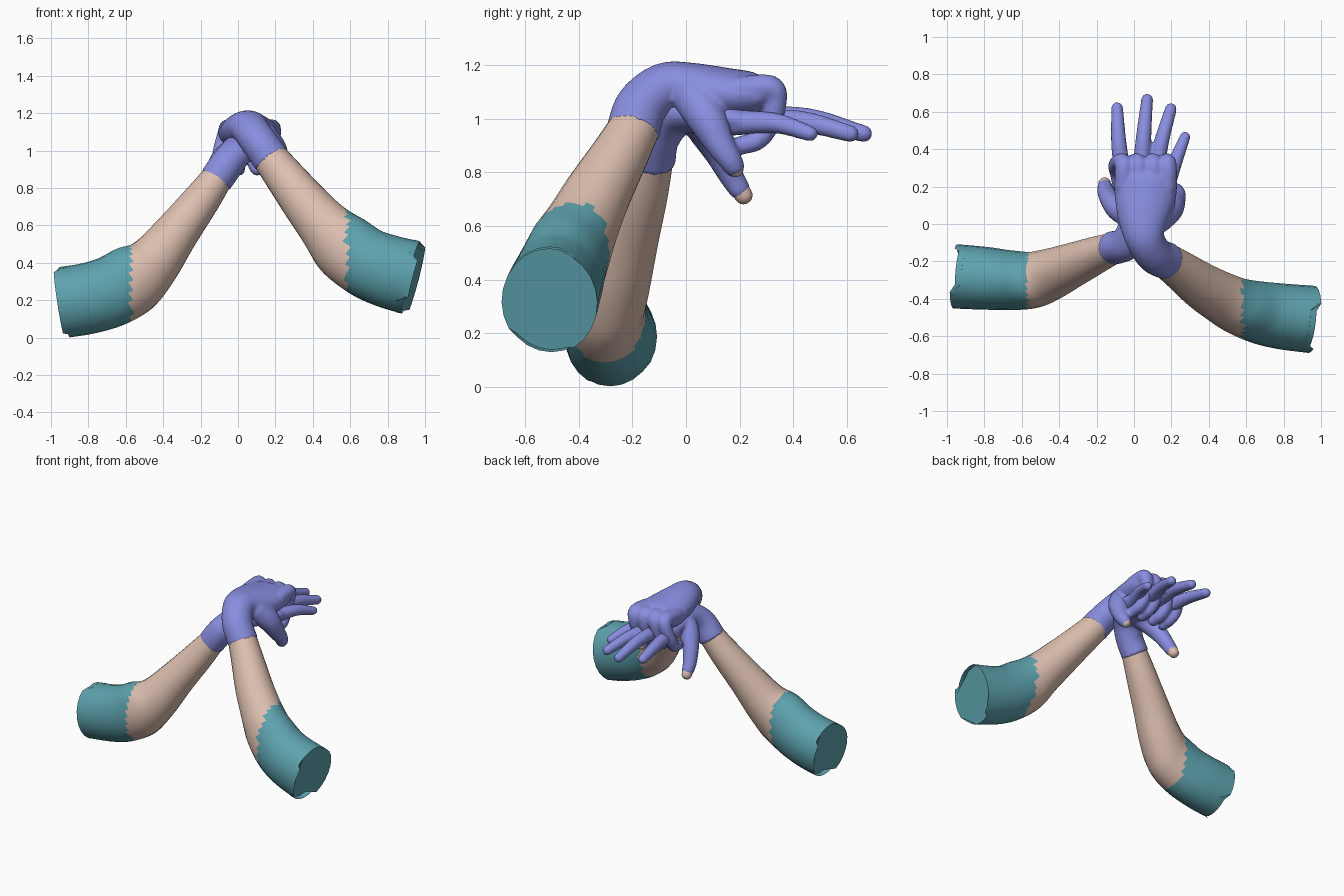
import bpy, bmesh
from math import sin, cos, pi
from mathutils import Vector

if "Cube" in bpy.data.objects:
    bpy.data.objects.remove(bpy.data.objects["Cube"])


def material(name, rgb):
    m = bpy.data.materials.new(name)
    m.diffuse_color = (*rgb, 1)
    m.use_nodes = True
    m.node_tree.nodes["Principled BSDF"].inputs["Base Color"].default_value = m.diffuse_color
    return m


GLOVE = material("glove_violet", (0.25, 0.27, 0.74))
SKIN = material("skin", (0.72, 0.52, 0.43))
CLOTH = material("sleeve_teal", (0.11, 0.36, 0.42))


def spline(pts, steps=6):
    """Catmull-Rom through (x, y, z, half width, half height)."""
    pts = [p if len(p) == 5 else (*p, p[3]) for p in pts]
    ext = [[2 * a - b for a, b in zip(pts[0], pts[1])], *pts,
           [2 * a - b for a, b in zip(pts[-1], pts[-2])]]
    out = []
    for i in range(1, len(pts)):
        a, b, c, d = ext[i - 1:i + 3]
        for k in range(steps):
            t = k / steps
            out.append([0.5 * (2 * q + (r - p) * t + (2 * p - 5 * q + 4 * r - s) * t * t
                               + (3 * q - p - 3 * r + s) * t ** 3)
                        for p, q, r, s in zip(a, b, c, d)])
    out.append(list(pts[-1]))
    return out


def loft(bm, pts, up=(0, 0, 1), n=20, round_start=False, round_end=True, ragged=0.0):
    """Elliptical tube along a path, with domed or flat ends."""
    path = spline(pts)
    rings = []

    def ring(c, t, w, h):
        side = Vector(up).cross(t).normalized()
        top = t.cross(side)
        return [c + side * (w * cos(2 * pi * i / n)) + top * (h * sin(2 * pi * i / n))
                for i in range(n)]

    last = len(path) - 1
    for j, p in enumerate(path):
        c = Vector(p[:3])
        t = (Vector(path[min(j + 1, last)][:3]) - Vector(path[max(j - 1, 0)][:3])).normalized()
        w, h = p[3], p[4]
        dome = [(k * pi / 10, min(w, h)) for k in range(1, 5)]
        if j == 0 and round_start:
            rings += [ring(c - t * (r * sin(a)), t, w * cos(a), h * cos(a))
                      for a, r in reversed(dome)]
        co = ring(c, t, w, h)
        if j == last and ragged:
            co = [v - t * ragged * ((i // 5) % 2) for i, v in enumerate(co)]
        rings.append(co)
        if j == last and round_end:
            rings += [ring(c + t * (r * sin(a)), t, w * cos(a), h * cos(a)) for a, r in dome]
    vs = [[bm.verts.new(v) for v in r] for r in rings]
    for a, b in zip(vs, vs[1:]):
        for i in range(n):
            k = (i + 1) % n
            bm.faces.new((a[i], a[k], b[k], b[i]))
    bm.faces.new(vs[0][::-1])
    bm.faces.new(vs[-1])


def finish(bm, name, mats, fuse=False):
    bmesh.ops.recalc_face_normals(bm, faces=bm.faces)
    me = bpy.data.meshes.new(name)
    bm.to_mesh(me)
    bm.free()
    ob = bpy.data.objects.new(name, me)
    bpy.context.collection.objects.link(ob)
    for m in mats:
        me.materials.append(m)
    if fuse:
        # melt palm and fingers into one soft glove
        r = ob.modifiers.new("fuse", 'REMESH')
        r.mode = 'VOXEL'
        r.voxel_size = 0.01
        r.use_smooth_shade = True
        s = ob.modifiers.new("soften", 'SMOOTH')
        s.factor = 0.5
        s.iterations = 4
    else:
        bpy.ops.object.select_all(action='DESELECT')
        ob.select_set(True)
        bpy.context.view_layer.objects.active = ob
        bpy.ops.object.shade_smooth_by_angle(angle=0.8)
    return ob


def thumb_tip(name, pts):
    bm = bmesh.new()
    loft(bm, pts)
    finish(bm, name, [SKIN])


def arm(name, pts, cuff):
    """Bare forearm and sleeve in one skin; the cuff steps along the face grid."""
    bm = bmesh.new()
    loft(bm, pts, n=24, round_end=False, ragged=0.06)
    for f in bm.faces:
        f.material_index = int(abs(f.calc_center_median().x) > cuff)
    finish(bm, name, [SKIN, CLOTH])


def glove(name, palm, thumb, fingers, up):
    bm = bmesh.new()
    loft(bm, palm, n=28)
    loft(bm, thumb, round_start=True)
    for f in fingers:
        loft(bm, f, up=up, n=16, round_start=True)
    finish(bm, name, [GLOVE], fuse=True)


# upper hand: its fingers hook down between the lower fingers
hooks = []
for x, cx in ((-0.055, -0.10), (0.025, -0.015), (0.105, 0.083), (0.18, 0.165)):
    hooks.append([(x, 0.20, 1.11, .05), (x, 0.315, 1.115, .049), ((x + cx) / 2, 0.335, 1.06, .042),
                  (cx, 0.31, 0.975, .039), (cx + .01, 0.265, 0.92, .038), (cx + .02, 0.20, 0.90, .035)])
glove("upper_glove",
      [(0.18, -0.20, 0.95, .10), (0.11, -0.165, 1.05, .10, .095), (0.06, -0.08, 1.12, .105, .09),
       (0.05, 0.02, 1.115, .135, .095), (0.06, 0.15, 1.095, .165, .096),
       (0.065, 0.25, 1.09, .165, .085), (0.065, 0.29, 1.09, .155, .06)],
      [(0.13, 0.03, 1.08, .08), (0.19, 0.08, 1.0, .074), (0.22, 0.125, 0.91, .056),
       (0.23, 0.16, 0.855, .046), (0.225, 0.178, 0.825, .041)],
      hooks, up=(1, 0, 0))
thumb_tip("upper_thumb_tip", [(0.228, 0.172, 0.835, .034), (0.223, 0.183, 0.815, .033)])

# lower hand: fingers fan out forwards
fan = [
    [(-0.05, 0.20, 0.99, .048), (-0.08, 0.42, 1.00, .042), (-0.09, 0.62, 0.96, .032)],
    [(0.03, 0.20, 1.00, .048), (0.05, 0.45, 1.00, .042), (0.07, 0.665, 0.945, .032)],
    [(0.10, 0.20, 0.99, .048), (0.145, 0.43, 0.99, .041), (0.197, 0.615, 0.945, .032)],
    [(0.16, 0.16, 0.985, .048), (0.22, 0.33, 0.985, .039), (0.273, 0.465, 0.945, .029)],
]
glove("lower_glove",
      [(-0.12, -0.13, 0.84, .09), (-0.05, -0.11, 0.94, .09), (0.01, -0.04, 1.01, .105, .075),
       (0.05, 0.06, 1.015, .14, .07), (0.07, 0.18, 1.0, .155, .062), (0.075, 0.26, 0.99, .145, .045)],
      [(-0.02, 0.05, 1.0, .07), (-0.08, 0.08, 0.95, .068), (-0.125, 0.125, 0.87, .055),
       (-0.15, 0.17, 0.785, .046), (-0.155, 0.198, 0.74, .041)],
      fan, up=(0, 0, 1))
thumb_tip("lower_thumb_tip", [(-0.154, 0.192, 0.75, .037), (-0.157, 0.215, 0.715, .034)])

# arms: bare forearm, elbow and rolled sleeve
arm("upper_arm",
    [(0.165, -0.19, 0.97, .094), (0.25, -0.25, 0.86, .107), (0.36, -0.33, 0.72, .125),
     (0.46, -0.39, 0.60, .138, .145), (0.56, -0.44, 0.495, .152, .18), (0.68, -0.475, 0.405, .168, .188),
     (0.80, -0.495, 0.355, .176, .195), (0.95, -0.51, 0.315, .18, .20)], 0.58)
arm("lower_arm",
    [(-0.11, -0.13, 0.855, .084), (-0.20, -0.165, 0.73, .10), (-0.33, -0.22, 0.56, .12),
     (-0.45, -0.27, 0.405, .14, .148), (-0.55, -0.30, 0.32, .152, .185), (-0.67, -0.30, 0.25, .16, .19),
     (-0.80, -0.29, 0.21, .168, .19), (-0.955, -0.28, 0.185, .172, .19)], 0.57)
